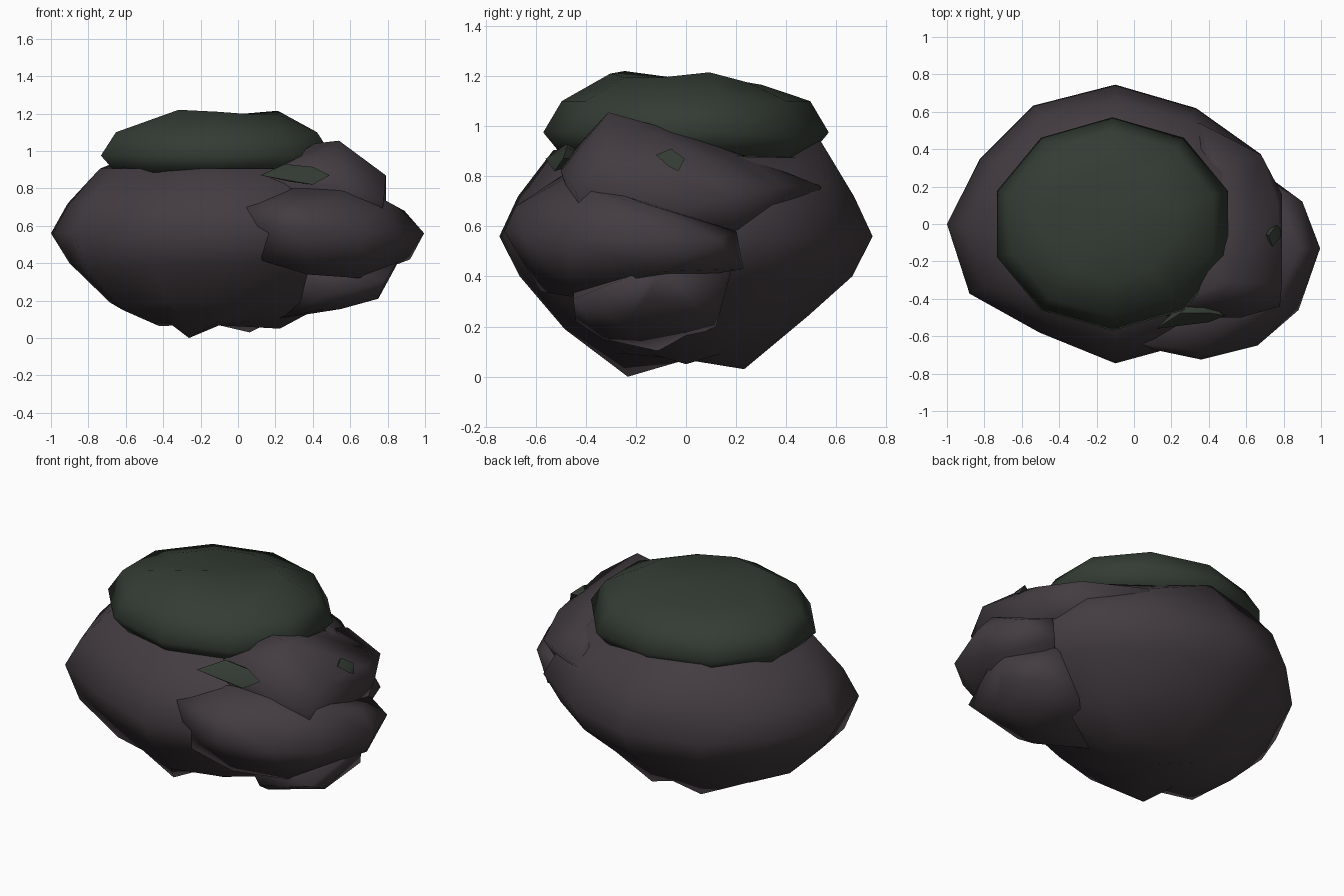
import bpy, bmesh, math

def flat(name, rgb):
    m = bpy.data.materials.new(name)
    m.diffuse_color = (*rgb, 1)
    return m

STONE = flat("dark stone", (0.056, 0.045, 0.052))
MOSS = flat("dark moss", (0.034, 0.045, 0.034))

def finish(name, bm, mat, angle=120):
    bmesh.ops.recalc_face_normals(bm, faces=bm.faces)
    me = bpy.data.meshes.new(name)
    bm.to_mesh(me)
    bm.free()
    me.materials.append(mat)
    ob = bpy.data.objects.new(name, me)
    bpy.context.collection.objects.link(ob)
    bpy.ops.object.select_all(action='DESELECT')
    ob.select_set(True)
    bpy.context.view_layer.objects.active = ob
    bpy.ops.object.shade_smooth_by_angle(angle=math.radians(angle))
    return ob

def hull(name, pts, mat, angle=120):
    """Faceted boulder wrapped around a few corner points."""
    bm = bmesh.new()
    for p in pts:
        bm.verts.new(p)
    bmesh.ops.convex_hull(bm, input=bm.verts)
    loose = [v for v in bm.verts if not v.link_faces]
    bmesh.ops.delete(bm, geom=loose, context='VERTS')
    return finish(name, bm, mat, angle)

def loft(name, cx, cy, rx, ry, rings, sides, shape, mat, turn=0):
    """Closed stack of elliptical rings; shape(ring, degrees) gives (z shift, radius factor)."""
    bm = bmesh.new()
    rows = []
    for i, (z, s) in enumerate(rings):
        row = []
        for k in range(sides):
            d = 360 * k / sides + turn
            a = math.radians(d)
            dz, f = shape(i, round(d))
            row.append(bm.verts.new((cx + rx * s * f * math.cos(a),
                                     cy + ry * s * f * math.sin(a), z + dz)))
        rows.append(row)
    for a, b in zip(rows, rows[1:]):
        for k in range(sides):
            n = (k + 1) % sides
            bm.faces.new((a[k], a[n], b[n], b[k]))
    for row in (rows[0], rows[-1]):
        c = bm.verts.new((cx, cy, sum(v.co.z for v in row) / sides))
        for k in range(sides):
            bm.faces.new((row[k], row[(k + 1) % sides], c))
    return finish(name, bm, mat)

# Main boulder: wide middle, ragged foot, fuller upper back
FOOT = {0: 0.05, 60: 0.03, 120: 0.04, 180: 0.065, 240: 0.0}
WIDTH = {60: 0.96, 120: 0.98, 150: 0.93, 240: 0.9, 300: 0.97}
def main_shape(i, d):
    f = WIDTH.get(d, 1.0)
    if i == 0:
        return FOOT.get(d, 0.09), 1.0
    if i == 1 and d in (60, 90, 120):
        return 0.05, f
    if i in (1, 2) and d == 210:
        return -0.04, 1.02
    if i == 4 and d in (60, 120):
        return 0.06, f
    if i >= 5 and 80 < d < 160:
        return 0.05, f
    if i >= 5 and 20 < d < 70:
        return -0.03, f
    return 0, f

loft("main_boulder", -0.1, 0, 0.9, 0.745,
     [(0.0, 0.36), (0.19, 0.65), (0.4, 0.89), (0.56, 1.0),
      (0.72, 0.9), (0.905, 0.71), (0.92, 0.4)], 12, main_shape, STONE)

# Upper right boulder with the high peak, trailing off to the back
hull("peak_boulder", [
    (0.54, -0.31, 1.055), (0.41, -0.28, 1.04), (0.45, 0.0, 0.97), (0.79, -0.33, 0.87),
    (0.77, 0.1, 0.81), (0.79, 0.16, 0.72), (0.78, -0.44, 0.74), (0.57, -0.5, 0.82),
    (0.3, -0.5, 0.82), (0.15, -0.49, 0.86), (0.45, -0.42, 0.93), (0.25, -0.4, 0.94),
    (0.68, 0.37, 0.76), (0.35, 0.54, 0.76), (0.45, 0.27, 0.86), (0.2, 0.2, 0.9),
    (0.72, 0.2, 0.58), (0.3, -0.4, 0.5), (0.75, -0.4, 0.55), (0.2, 0.5, 0.6)], STONE)

# Front right boulder that juts furthest out
hull("front_right_boulder", [
    (0.04, -0.64, 0.7), (0.05, -0.66, 0.6), (0.11, -0.61, 0.42), (0.36, -0.725, 0.58),
    (0.66, -0.65, 0.57), (0.37, -0.58, 0.34), (0.65, -0.46, 0.32), (0.88, -0.46, 0.54),
    (0.995, -0.13, 0.56), (0.92, -0.1, 0.42), (0.9, 0.12, 0.55), (0.75, 0.23, 0.43),
    (0.74, 0.2, 0.58), (0.89, -0.13, 0.68), (0.78, -0.38, 0.74), (0.57, -0.47, 0.8),
    (0.3, -0.5, 0.8), (0.14, -0.52, 0.77), (0.36, -0.68, 0.68), (0.3, -0.3, 0.5)], STONE)

# Low right boulder
hull("low_right_boulder", [
    (0.2, -0.1, 0.1), (0.43, -0.33, 0.15), (0.55, -0.2, 0.155), (0.75, -0.25, 0.21),
    (0.81, -0.15, 0.32), (0.88, -0.1, 0.45), (0.79, -0.45, 0.31), (0.45, -0.44, 0.22),
    (0.35, -0.45, 0.4), (0.7, 0.18, 0.42), (0.75, 0.08, 0.24), (0.5, 0.12, 0.2),
    (0.2, 0.0, 0.4)], STONE)

# Moss cap: flattened cushion with two gentle crests
CREST = {18: 0.02, 54: -0.02, 234: 0.025, 270: 0.015, 306: 0.0, 342: 0.0}
def moss_shape(i, d):
    if i == 4:
        return CREST.get(d, -0.03), 1.0
    if d == 54 and i < 3:
        return -0.03, 1.0
    return 0.0, 1.0

loft("moss_cap", -0.115, 0, 0.65, 0.57,
     [(0.86, 0.6), (0.885, 0.87), (0.975, 1.0), (1.1, 0.87), (1.195, 0.53)],
     10, moss_shape, MOSS, turn=18)

# Small moss patches on the peak boulder
hull("front_moss_patch", [
    (0.12, -0.56, 0.87), (0.25, -0.475, 0.93), (0.4, -0.475, 0.915), (0.49, -0.49, 0.87),
    (0.4, -0.525, 0.82), (0.28, -0.535, 0.835), (0.3, -0.38, 0.87)], MOSS, 40)
hull("side_moss_patch", [
    (0.74, -0.12, 0.885), (0.72, -0.06, 0.91), (0.765, -0.005, 0.87), (0.785, -0.03, 0.82),
    (0.785, -0.07, 0.84), (0.68, -0.05, 0.85)], MOSS, 40)
